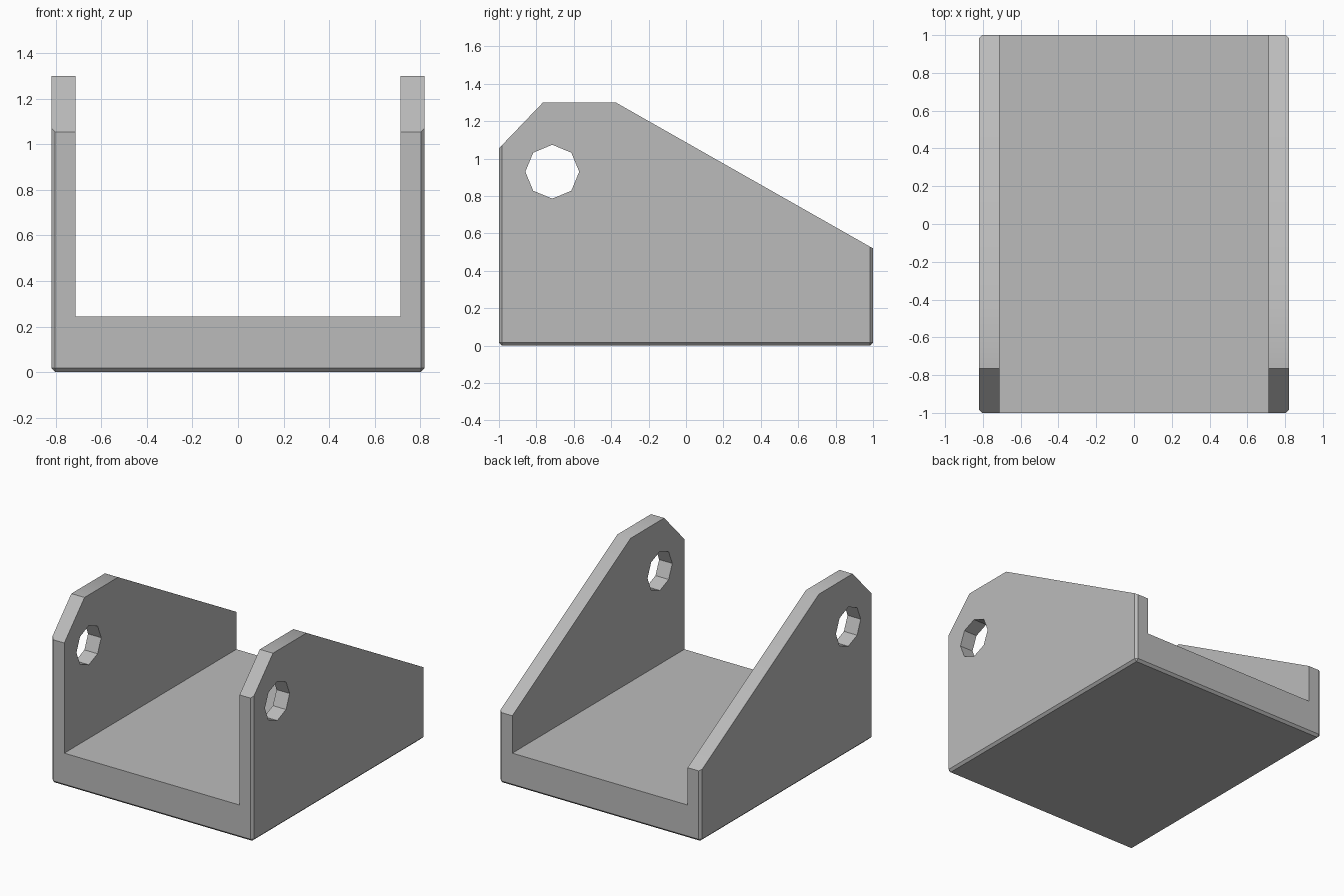
import bpy
import bmesh
import math
from mathutils import Vector

default_cube = bpy.data.objects.get("Cube")
if default_cube:
    bpy.data.objects.remove(default_cube, do_unlink=True)

HALF_W, HALF_L, TOP = 0.82, 1.0, 1.3
INNER_W, FLOOR_Z, CHAMFER = 0.713, 0.245, 0.017

grey = bpy.data.materials.new("plain grey")
grey.use_nodes = True
colour = (0.5, 0.5, 0.5, 1)
grey.diffuse_color = colour
grey.node_tree.nodes["Principled BSDF"].inputs["Base Color"].default_value = colour


def add_object(name, bm):
    mesh = bpy.data.meshes.new(name)
    bm.to_mesh(mesh)
    bm.free()
    mesh.materials.append(grey)
    obj = bpy.data.objects.new(name, mesh)
    bpy.context.collection.objects.link(obj)
    return obj


def box(low, high):
    bm = bmesh.new()
    bmesh.ops.create_cube(bm, size=1)
    low, high = Vector(low), Vector(high)
    bmesh.ops.scale(bm, vec=high - low, verts=bm.verts)
    bmesh.ops.translate(bm, vec=(low + high) / 2, verts=bm.verts)
    return bm


def slice_off(bm, a, b):
    """Remove everything above the line a-b in the side (y, z) plane."""
    dy, dz = b[0] - a[0], b[1] - a[1]
    cut = bmesh.ops.bisect_plane(
        bm, geom=bm.verts[:] + bm.edges[:] + bm.faces[:], dist=1e-5,
        plane_co=(0, a[0], a[1]), plane_no=Vector((0, -dz, dy)).normalized(),
        clear_outer=True)
    rim = [e for e in cut["geom_cut"] if isinstance(e, bmesh.types.BMEdge)]
    bmesh.ops.holes_fill(bm, edges=rim, sides=0)


# Solid block, chamfered on its upright corners and bottom edges
bm = box((-HALF_W, -HALF_L, 0), (HALF_W, HALF_L, TOP))
edges = [e for e in bm.edges if min(v.co.z for v in e.verts) < 0.01]
bmesh.ops.bevel(bm, geom=edges, offset=CHAMFER, segments=1, affect='EDGES')

# Sloped front and rear of the cheeks
slice_off(bm, (-1.0, 1.055), (-0.765, TOP))
slice_off(bm, (-0.375, TOP), (1.0, 0.52))
bmesh.ops.recalc_face_normals(bm, faces=bm.faces)
bracket = add_object("u_bracket", bm)

# Channel between the cheeks
channel = add_object("channel_cutter",
                     box((-INNER_W, -2, FLOOR_Z), (INNER_W, 2, 2)))

# Octagonal pin hole through both cheeks
bpy.ops.mesh.primitive_cylinder_add(
    vertices=8, radius=0.144, depth=3, location=(0, -0.715, 0.93),
    rotation=(0, math.pi / 2, 0))
pin_hole = bpy.context.object
pin_hole.name = "pin_hole_cutter"
pin_hole.data.materials.append(grey)

bpy.ops.object.select_all(action='DESELECT')
bracket.select_set(True)
bpy.context.view_layer.objects.active = bracket
for cutter in (channel, pin_hole):
    cutter.hide_render = True
    mod = bracket.modifiers.new(cutter.name, 'BOOLEAN')
    mod.operation = 'DIFFERENCE'
    mod.solver = 'EXACT'
    mod.object = cutter
    bpy.ops.object.modifier_apply(modifier=mod.name)
    bpy.data.objects.remove(cutter, do_unlink=True)

# Soft crest where the rear slope meets the top, everything else crisp
bpy.ops.object.shade_smooth_by_angle(angle=math.radians(30))
